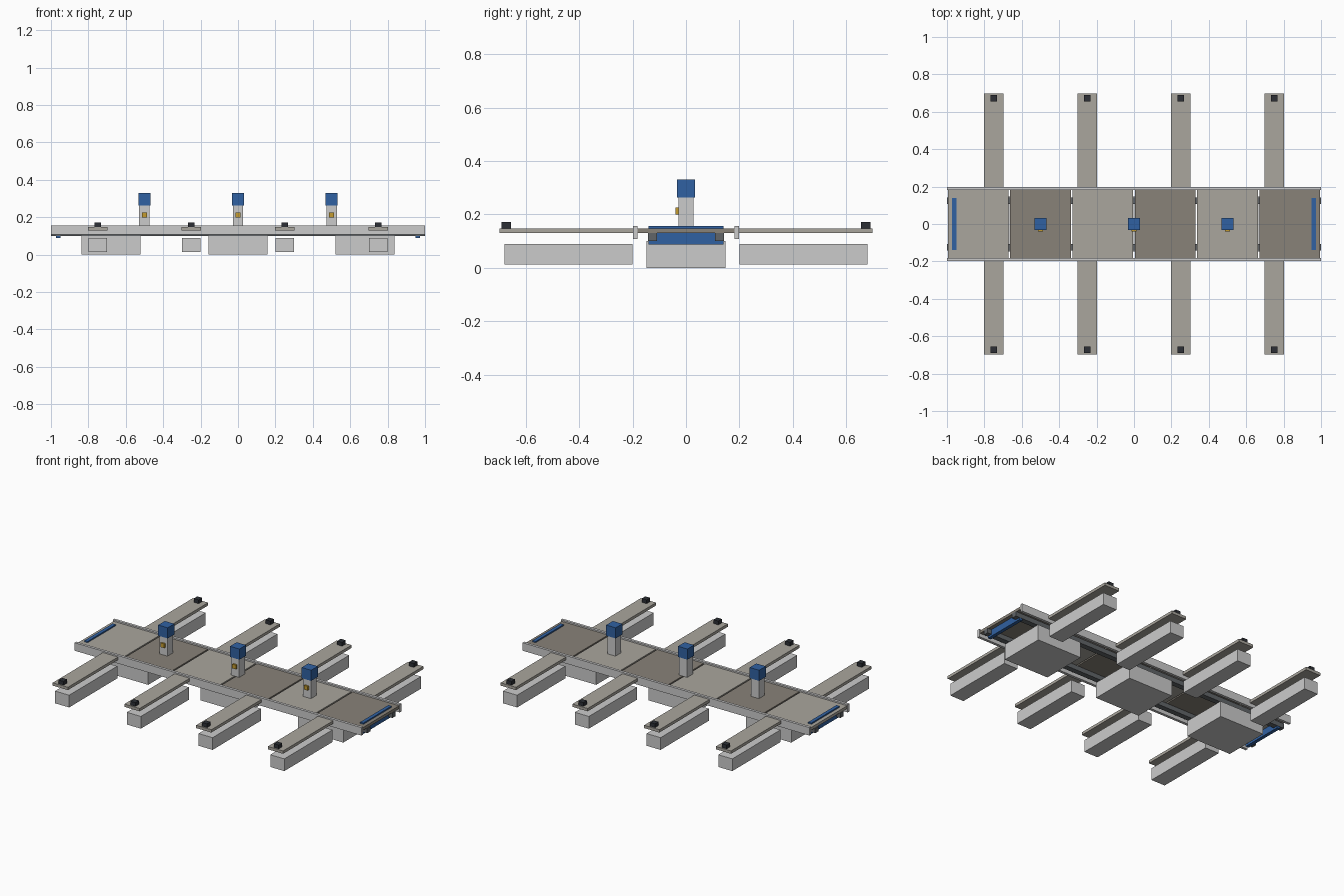
import bpy

if "Cube" in bpy.data.objects:
    bpy.data.objects.remove(bpy.data.objects["Cube"])


def mat(name, r, g, b):
    m = bpy.data.materials.new(name)
    m.diffuse_color = (r, g, b, 1)
    m.use_nodes = True
    m.node_tree.nodes["Principled BSDF"].inputs["Base Color"].default_value = m.diffuse_color
    return m


CONCRETE = mat("light_deck", 0.40, 0.38, 0.34)
WOOD = mat("dark_deck", 0.25, 0.225, 0.19)
BLUE = mat("blue", 0.03, 0.12, 0.36)
BLACK = mat("black", 0.025, 0.028, 0.035)
STEEL = mat("dark_steel", 0.12, 0.13, 0.14)
YELLOW = mat("yellow", 0.55, 0.33, 0.03)


def box(name, x, y, z, material=None):
    """Box from (min, max) ranges on each axis."""
    sx, sy, sz = (r[1] - r[0] for r in (x, y, z))
    bpy.ops.mesh.primitive_cube_add(size=1, location=(sum(x) / 2, sum(y) / 2, sum(z) / 2))
    ob = bpy.context.object
    ob.name = name
    ob.scale = (sx, sy, sz)
    bpy.ops.object.transform_apply(location=False, rotation=False, scale=True)
    if material:
        ob.data.materials.append(material)
    return ob


def around(c, half):
    return (c - half, c + half)


def sided(s, a, b):
    return tuple(sorted((s * a, s * b)))


# deck panels with narrow joints, alternating shade
for i in range(6):
    box("deck_panel", around(-5 / 6 + i / 3, 0.162), (-0.183, 0.183), (0.13, 0.148),
        WOOD if i % 2 else CONCRETE)

# side rails and the stringers carrying the deck
for s in (-1, 1):
    box("side_rail", (-1, 1), sided(s, 0.182, 0.199), (0.107, 0.157))
    box("stringer", (-1, 1), sided(s, 0.108, 0.142), (0.10, 0.13), STEEL)

# main floats
for x in (-0.68, 0, 0.68):
    box("main_float", around(x, 0.158), (-0.148, 0.148), (0, 0.10))

# finger piers with floats and cleats
for x in (-0.75, -0.25, 0.25, 0.75):
    for s in (-1, 1):
        box("finger_deck", around(x, 0.053), sided(s, 0.199, 0.698), (0.13, 0.148), CONCRETE)
        box("finger_float", around(x, 0.049), sided(s, 0.20, 0.68), (0.013, 0.09))
        box("finger_cleat", around(x, 0.017), sided(s, 0.655, 0.69), (0.148, 0.172), BLACK)

# service pedestals
for x in (-0.5, 0, 0.5):
    box("pedestal_post", around(x, 0.028), around(0, 0.028), (0.148, 0.263))
    box("pedestal_cap", around(x, 0.033), around(0, 0.033), (0.263, 0.33), BLUE)
    box("pedestal_socket", around(x, 0.013), (-0.039, -0.027), (0.199, 0.225), YELLOW)

# blue end bumpers passing through the deck
for s in (-1, 1):
    box("end_bumper", sided(s, 0.95, 0.972), (-0.14, 0.14), (0.088, 0.156), BLUE)
